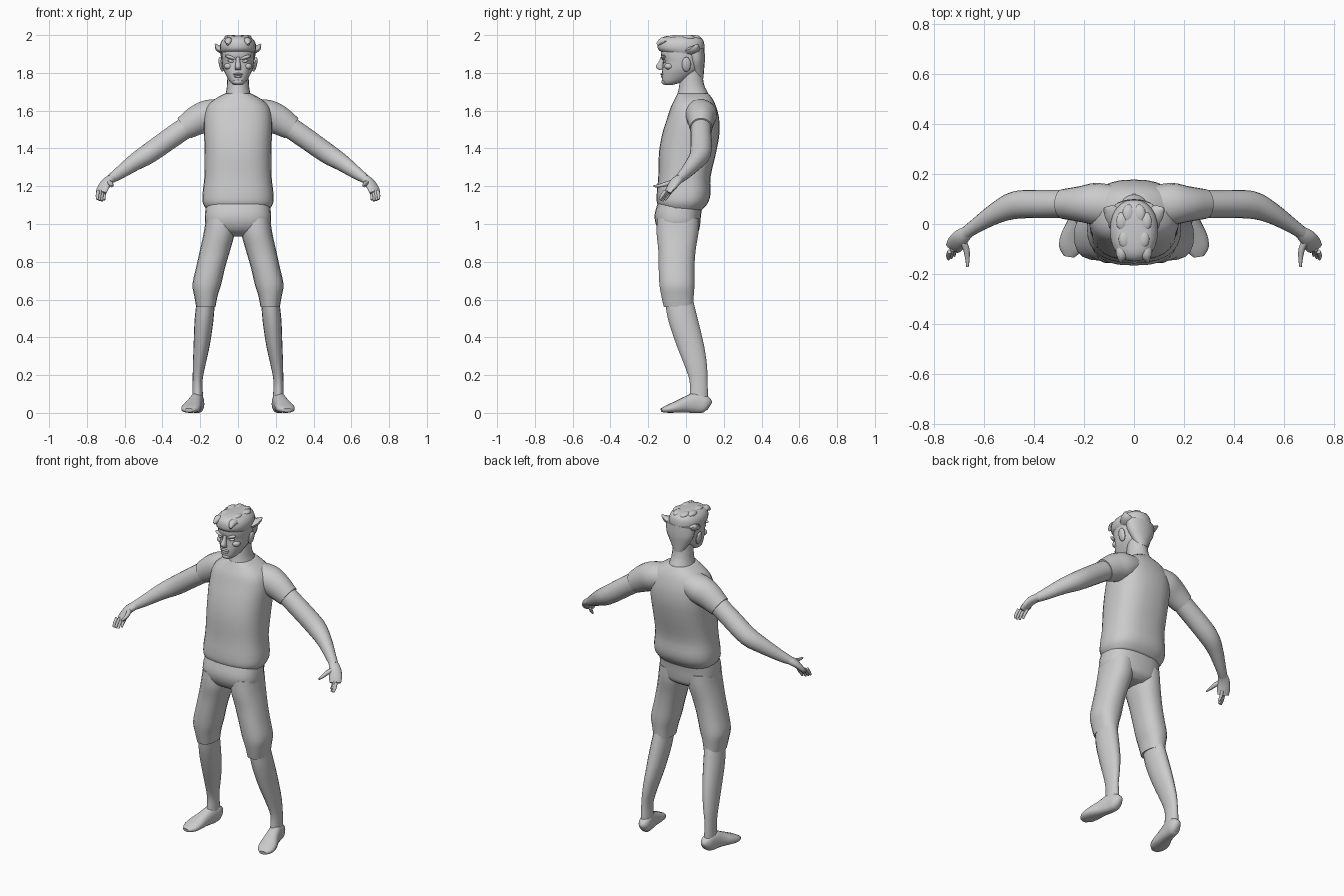
import bpy, bmesh, math
from mathutils import Vector

grey = bpy.data.materials.new("clay grey")
grey.diffuse_color = (0.6, 0.6, 0.6, 1)


def finish(name, bm, mirror, angle=50):
    bmesh.ops.recalc_face_normals(bm, faces=bm.faces)
    me = bpy.data.meshes.new(name)
    bm.to_mesh(me)
    bm.free()
    me.materials.append(grey)
    ob = bpy.data.objects.new(name, me)
    bpy.context.collection.objects.link(ob)
    bpy.ops.object.select_all(action='DESELECT')
    ob.select_set(True)
    bpy.context.view_layer.objects.active = ob
    bpy.ops.object.shade_smooth_by_angle(angle=math.radians(angle))
    if mirror:
        ob.modifiers.new("Mirror", 'MIRROR').use_mirror_merge = False
    return ob


def spline(rows, sub):
    """Catmull-Rom interpolation of the ring table."""
    out = []
    for i in range(len(rows) - 1):
        p = [Vector(rows[min(max(k, 0), len(rows) - 1)]) for k in range(i - 1, i + 3)]
        for s in range(sub):
            t = s / sub
            out.append(0.5 * (2 * p[1] + (p[2] - p[0]) * t
                              + (2 * p[0] - 5 * p[1] + 4 * p[2] - p[3]) * t * t
                              + (3 * p[1] - p[0] - 3 * p[2] + p[3]) * t ** 3))
    return out + [Vector(rows[-1])]


def loft(name, rows, follow=False, power=2.0, n=18, sub=3, mirror=True):
    """Rings (x, y, z, half width, half depth); follow turns rings along the path."""
    rings = spline(rows, sub)
    bm = bmesh.new()
    loops = []
    for i, r in enumerate(rings):
        u, v = Vector((1, 0, 0)), Vector((0, 1, 0))
        if follow:
            t = Vector(rings[min(i + 1, len(rings) - 1)][:3]) - Vector(rings[max(i - 1, 0)][:3])
            t.normalize()
            u = t.cross(Vector((0, 0, 1))).normalized()
            v = u.cross(t)
        loop = []
        for k in range(n):
            a = 2 * math.pi * k / n
            c, s = math.cos(a), math.sin(a)
            c = math.copysign(abs(c) ** (2 / power), c)
            s = math.copysign(abs(s) ** (2 / power), s)
            p = Vector(r[:3]) + u * r[3] * c + v * r[4] * s
            p.z = max(p.z, 0)
            loop.append(bm.verts.new(p))
        loops.append(loop)
    for a, b in zip(loops, loops[1:]):
        for k in range(n):
            bm.faces.new((a[k], a[(k + 1) % n], b[(k + 1) % n], b[k]))
    bm.faces.new(loops[0])
    bm.faces.new(loops[-1])
    return finish(name, bm, mirror)


def body(name, rows, **kw):
    """Centred rings given as (z, half width, front y, back y)."""
    return loft(name, [(0, (f + b) / 2, z, w, (b - f) / 2) for z, w, f, b in rows],
                mirror=False, **kw)


def ball(name, loc, size, mirror=True, tilt=0):
    bm = bmesh.new()
    bmesh.ops.create_uvsphere(bm, u_segments=12, v_segments=8, radius=1)
    ca, sa = math.cos(tilt), math.sin(tilt)
    for v in bm.verts:
        x, y, z = (v.co[i] * size[i] for i in range(3))
        v.co = Vector(loc) + Vector((x * ca - z * sa, y, x * sa + z * ca))
    return finish(name, bm, mirror)


# shirt, pelvis and neck
body("shirt", [(1.075, .165, -.13, .085), (1.11, .186, -.153, .115), (1.16, .188, -.155, .13),
               (1.25, .178, -.147, .13), (1.38, .177, -.143, .16), (1.48, .18, -.125, .177),
               (1.56, .18, -.1, .175), (1.62, .165, -.08, .16), (1.66, .125, -.06, .142),
               (1.69, .07, -.045, .12)], power=2.5, n=28)
body("pelvis", [(.935, .07, -.09, .035), (.96, .135, -.135, .066), (1.0, .172, -.16, .075),
                (1.05, .175, -.166, .08), (1.11, .168, -.15, .09)], power=2.6, n=24)
body("neck", [(1.64, .085, -.06, .135), (1.69, .066, -.045, .118), (1.74, .058, -.035, .095),
              (1.82, .056, -.03, .085)], n=20)

# sleeves, arms and hands
loft("sleeve", [(.07, .07, 1.6, .08, .065), (.15, .08, 1.578, .085, .082), (.21, .08, 1.553, .073, .08),
                (.26, .08, 1.523, .064, .07), (.285, .08, 1.507, .06, .064)], follow=True)
loft("arm", [(.24, .08, 1.535, .054, .058), (.35, .08, 1.46, .056, .057), (.47, .077, 1.375, .056, .054),
             (.55, .045, 1.325, .043, .045), (.63, -.005, 1.268, .03, .033),
             (.675, -.037, 1.238, .025, .024)], follow=True)
loft("palm", [(.665, -.03, 1.245, .025, .023), (.695, -.055, 1.222, .034, .022),
              (.715, -.08, 1.19, .036, .017), (.725, -.097, 1.165, .032, .012)], follow=True, n=14)
for i in range(4):
    s = (i - 1.5) * .016
    x, y, l = .722 + s * .75, -.095 - s * .65, 1 - .12 * abs(i - 1.3)
    loft("finger", [(x, y, 1.175, .009, .01), (x + .006 * l, y - .02 * l, 1.15, .009, .009),
                    (x + .005 * l, y - .038 * l, 1.165 - .045 * l, .006, .006)], follow=True, n=8, sub=2)
loft("thumb", [(.69, -.06, 1.225, .014, .014), (.673, -.1, 1.213, .013, .013),
               (.668, -.14, 1.203, .009, .009), (.668, -.172, 1.2, .005, .005)], follow=True, n=8)

# trousers, shins and feet
loft("trouser_leg", [(.095, -.042, 1.03, .075, .112), (.1, -.045, .95, .082, .112),
                     (.122, -.048, .86, .08, .1), (.145, -.05, .77, .077, .096),
                     (.165, -.048, .68, .076, .094), (.17, -.045, .62, .062, .087),
                     (.17, -.04, .56, .051, .078)], power=2.3)
loft("shin", [(.17, -.038, .6, .048, .076), (.18, -.015, .49, .05, .08), (.192, .022, .36, .043, .074),
              (.206, .052, .25, .033, .06), (.214, .066, .17, .026, .048), (.214, .068, .1, .028, .049),
              (.214, .066, .04, .03, .05)])
loft("foot", [(.208, .125, .035, .014, .024), (.21, .105, .045, .032, .044), (.218, .055, .052, .035, .055),
              (.23, .0, .043, .04, .043), (.245, -.055, .03, .05, .03), (.255, -.1, .02, .046, .02),
              (.26, -.13, .014, .022, .01)], follow=True, power=2.4)

# head
body("head", [(1.737, .024, -.11, -.07), (1.752, .042, -.125, -.02), (1.785, .062, -.128, .04),
              (1.82, .078, -.125, .075), (1.86, .085, -.122, .085), (1.89, .087, -.132, .088),
              (1.93, .086, -.13, .088), (1.965, .07, -.1, .075)], power=2.2, n=24)
loft("nose", [(0, -.122, 1.885, .01, .012), (0, -.13, 1.86, .011, .015), (0, -.14, 1.832, .016, .021),
              (0, -.13, 1.815, .015, .012)], mirror=False, n=10)
ball("brow", (.038, -.119, 1.882), (.033, .013, .009), tilt=.3)
ball("eye", (.037, -.113, 1.862), (.018, .01, .008), tilt=.15)
ball("cheek", (.05, -.09, 1.835), (.025, .025, .018))
ball("upper_lip", (0, -.124, 1.793), (.026, .012, .006), mirror=False)
ball("lower_lip", (0, -.122, 1.781), (.022, .012, .007), mirror=False)
ball("chin", (0, -.112, 1.753), (.028, .018, .016), mirror=False)
ball("ear", (.089, .002, 1.845), (.012, .024, .04), tilt=-.2)

# hair: cap, nape and swept tufts
body("hair_cap", [(1.9, .085, -.11, .093), (1.922, .094, -.145, .097), (1.95, .095, -.15, .097),
                  (1.975, .083, -.142, .09), (1.992, .06, -.115, .065), (1.998, .025, -.07, .02)],
     n=24, power=2.2)
body("hair_nape", [(1.77, .03, .05, .092), (1.82, .062, .025, .096), (1.87, .088, .01, .1),
                   (1.93, .094, 0, .098)], n=16)
loft("side_tuft", [(.07, .03, 1.915, .045, .02), (.1, .05, 1.93, .03, .017),
                   (.12, .062, 1.952, .004, .004)], follow=True, n=8)
loft("front_tuft", [(.045, -.09, 1.965, .025, .02), (.05, -.125, 1.97, .022, .018),
                    (.055, -.152, 1.95, .006, .008)], follow=True, n=8)
for x, y in ((.035, -.06), (.045, .01), (.02, .04)):
    ball("crown_tuft", (x, y, 1.982), (.028, .04, .018), tilt=.3)
